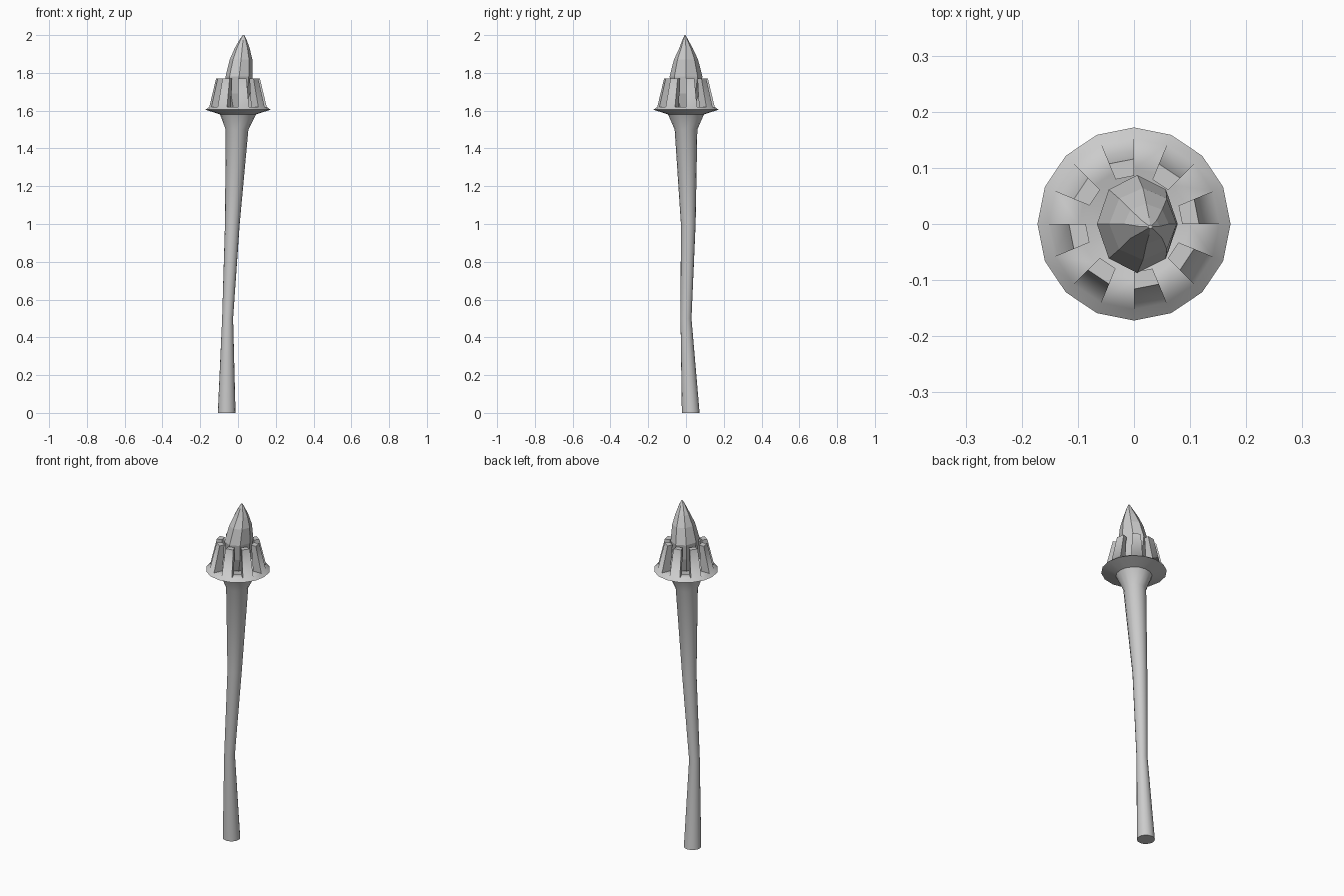
import bpy, bmesh
from math import sin, cos, pi

if "Cube" in bpy.data.objects:
    bpy.data.objects.remove(bpy.data.objects["Cube"])


def loft(bm, rings, n):
    """Skin rings (cx, cy, z, rx, ry) with n sides; returns ring verts and face strips."""
    loops = [[bm.verts.new((cx + rx * cos(2 * pi * i / n), cy + ry * sin(2 * pi * i / n), z))
              for i in range(n)] for cx, cy, z, rx, ry in rings]
    strips = []
    for a, b in zip(loops, loops[1:]):
        strips.append([bm.faces.new((a[i], a[(i + 1) % n], b[(i + 1) % n], b[i])) for i in range(n)])
    bm.faces.new(loops[0][::-1])
    bm.faces.new(loops[-1])
    return loops, strips


def finish(bm, name, angle=None):
    bmesh.ops.recalc_face_normals(bm, faces=bm.faces)
    me = bpy.data.meshes.new(name)
    bm.to_mesh(me)
    bm.free()
    ob = bpy.data.objects.new(name, me)
    bpy.context.collection.objects.link(ob)
    if angle:
        bpy.ops.object.select_all(action='DESELECT')
        bpy.context.view_layer.objects.active = ob
        ob.select_set(True)
        bpy.ops.object.shade_smooth_by_angle(angle=angle)
    return ob


# Crooked handle flaring into a round collar with a flat floor
path = [(-0.06, 0.025, 0, 0.047), (-0.055, 0, 0.5, 0.029), (-0.03, 0.012, 1.0, 0.039),
        (-0.005, 0, 1.5, 0.06), (0, 0, 1.58, 0.095), (0, 0, 1.605, 0.172),
        (0, 0, 1.62, 0.152), (0, 0, 1.62, 0.098), (0, 0, 1.605, 0.06)]
bm = bmesh.new()
loops, strips = loft(bm, [(x, y, z, r, r) for x, y, z, r in path], 16)

# Crown prongs: every second floor face is pulled up and leaned inwards
for f in strips[6][::2]:
    top = bmesh.ops.extrude_discrete_faces(bm, faces=[f])['faces'][0]
    for v in top.verts:
        r = v.co.xy.length
        s = (0.116 if r > 0.12 else 0.086) / r
        v.co = (v.co.x * s, v.co.y * s, 1.77)
finish(bm, "staff_and_crown", 0.75)

# Faceted crystal with a bent tip
bm = bmesh.new()
loft(bm, [(0, 0, 1.61, 0.035, 0.04), (0.005, 0, 1.69, 0.06, 0.07), (0.006, 0, 1.78, 0.072, 0.087),
          (0.016, 0, 1.87, 0.06, 0.064), (0.022, 0, 1.93, 0.04, 0.036),
          (0.027, -0.004, 1.975, 0.019, 0.015), (0.029, -0.005, 2.0, 0.004, 0.003)], 8)
finish(bm, "crystal")
